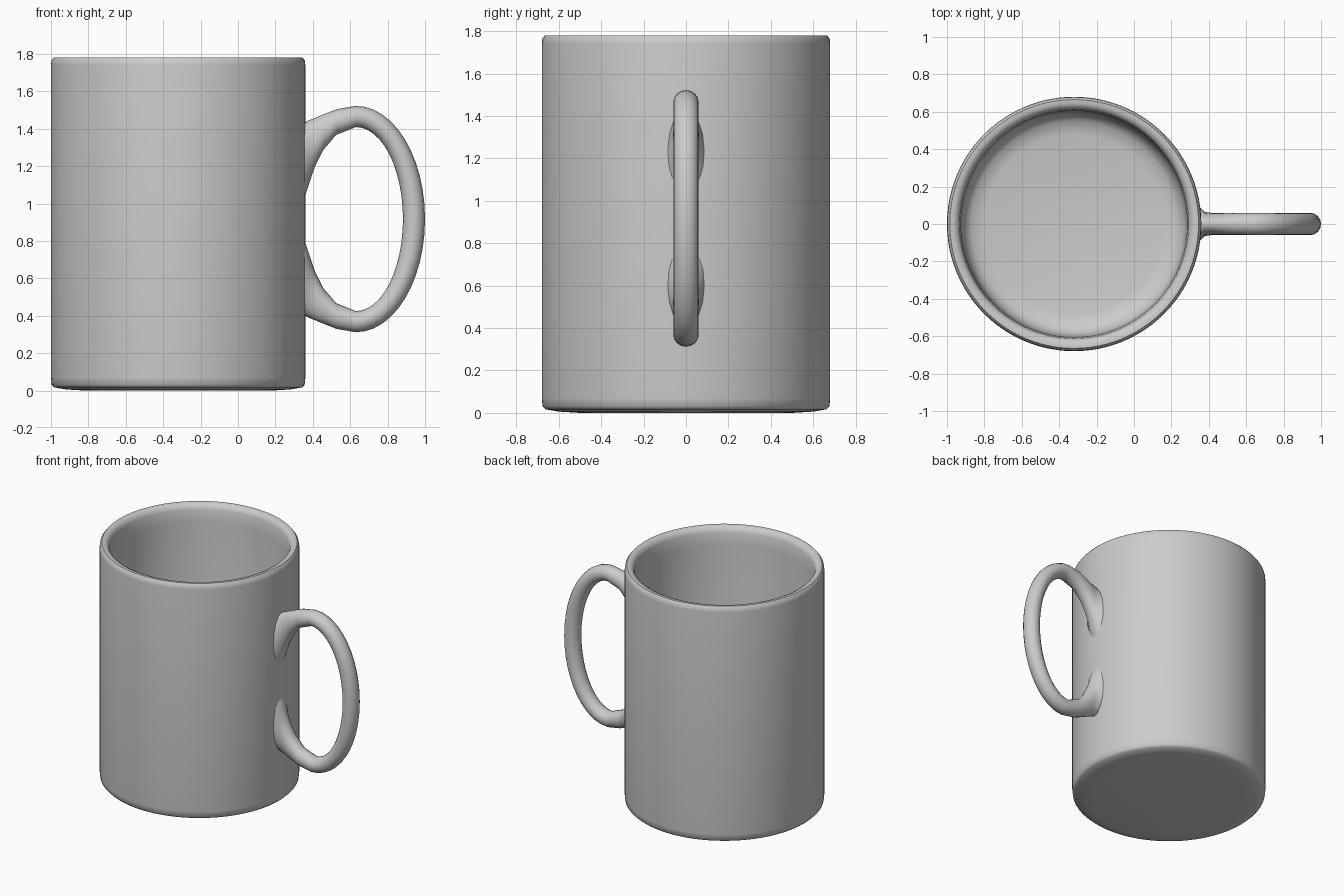
import bpy, bmesh, math

if "Cube" in bpy.data.objects:
    bpy.data.objects.remove(bpy.data.objects["Cube"])

CX = -0.32   # axis of the cup


def make_object(name, bm, angle):
    bmesh.ops.recalc_face_normals(bm, faces=bm.faces)
    mesh = bpy.data.meshes.new(name)
    bm.to_mesh(mesh)
    bm.free()
    ob = bpy.data.objects.new(name, mesh)
    bpy.context.collection.objects.link(ob)
    bpy.ops.object.select_all(action='DESELECT')
    ob.select_set(True)
    bpy.context.view_layer.objects.active = ob
    bpy.ops.object.shade_smooth_by_angle(angle=math.radians(angle))
    return ob


def bridge(bm, a, b):
    n = len(a)
    for i in range(n):
        bm.faces.new((a[i], a[(i + 1) % n], b[(i + 1) % n], b[i]))


# Cup: lathed profile (radius, height), underside -> wall -> rim -> inside floor
profile = [(0.50, 0.0), (0.60, 0.006), (0.663, 0.017), (0.676, 0.03), (0.68, 0.07),
           (0.68, 1.74), (0.677, 1.765), (0.665, 1.78), (0.645, 1.78), (0.623, 1.77),
           (0.612, 1.74), (0.605, 1.65), (0.60, 0.20), (0.585, 0.135),
           (0.55, 0.10), (0.48, 0.085)]
SEG = 96
bm = bmesh.new()
rings = [[bm.verts.new((CX + r * math.cos(2 * math.pi * i / SEG),
                        r * math.sin(2 * math.pi * i / SEG), z))
          for i in range(SEG)] for r, z in profile]
for a, b in zip(rings, rings[1:]):
    bridge(bm, a, b)
bm.faces.new(rings[0])
bm.faces.new(rings[-1])
make_object("cup", bm, 50)

# Handle: sections given by outer point, inner point and half width
MID = 0.917
root = [((0.32, 1.41), (0.33, 0.98), 0.10), ((0.352, 1.43), (0.362, 1.05), 0.085),
        ((0.375, 1.443), (0.385, 1.12), 0.064), ((0.41, 1.457), (0.413, 1.20), 0.06),
        ((0.46, 1.478), (0.455, 1.285), 0.06), ((0.53, 1.505), (0.525, 1.367), 0.06)]
stations = list(root)
N = 24
for k in range(N + 1):
    t = math.pi / 2 - math.pi * k / N
    c, s = math.cos(t), math.sin(t)
    stations.append(((0.63 + 0.37 * c, MID + 0.605 * s),
                     (0.63 + 0.252 * c, MID + 0.492 * s), 0.06))
for o, i, w in reversed(root):
    stations.append(((o[0], 2 * MID - o[1]), (i[0], 2 * MID - i[1]), w))

bm = bmesh.new()
rings = []
for o, i, w in stations:
    ring = []
    for k in range(16):
        a = 2 * math.pi * k / 16
        f = (1 + math.cos(a)) / 2
        ring.append(bm.verts.new((i[0] + (o[0] - i[0]) * f, w * math.sin(a),
                                  i[1] + (o[1] - i[1]) * f)))
    rings.append(ring)
for a, b in zip(rings, rings[1:]):
    bridge(bm, a, b)
bm.faces.new(rings[0])
bm.faces.new(rings[-1])
make_object("handle", bm, 60)
